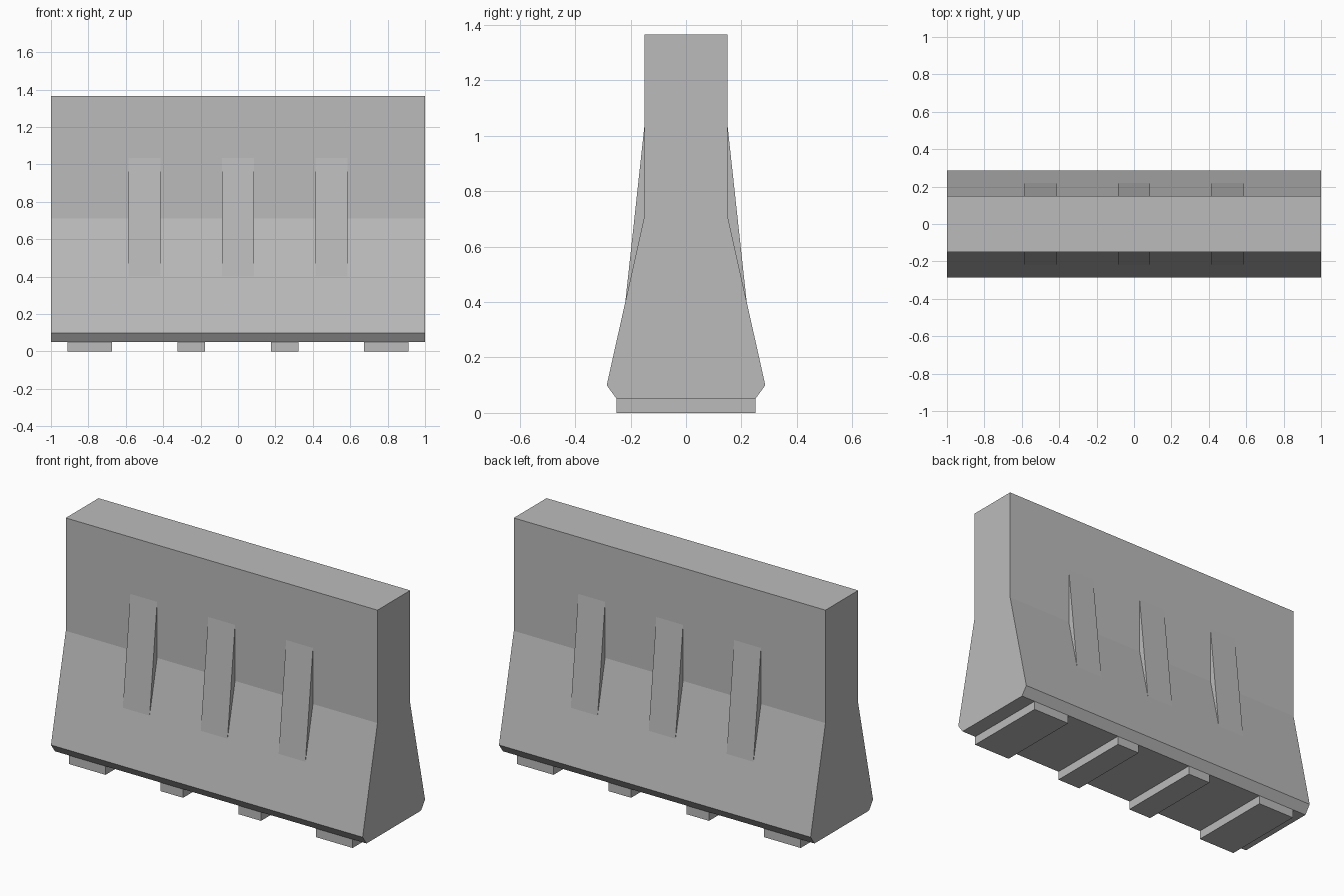
import bpy

cube = bpy.data.objects.get("Cube")
if cube:
    bpy.data.objects.remove(cube, do_unlink=True)

concrete = bpy.data.materials.new("concrete_grey")
concrete.use_nodes = True
grey = (0.5, 0.5, 0.5, 1)
concrete.diffuse_color = grey
concrete.node_tree.nodes["Principled BSDF"].inputs["Base Color"].default_value = grey


def extrude_x(name, profile, x0, x1):
    """Extrude a counter-clockwise (y, z) profile from x0 to x1."""
    n = len(profile)
    verts = [(x, y, z) for x in (x0, x1) for y, z in profile]
    faces = [tuple(reversed(range(n))), tuple(range(n, 2 * n))]
    faces += [(i, (i + 1) % n, (i + 1) % n + n, i + n) for i in range(n)]
    mesh = bpy.data.meshes.new(name)
    mesh.from_pydata(verts, [], faces)
    mesh.materials.append(concrete)
    obj = bpy.data.objects.new(name, mesh)
    bpy.context.collection.objects.link(obj)
    return obj


def mirrored(half):
    """Complete a right-hand profile, listed bottom to top."""
    return half + [(-y, z) for y, z in reversed(half)]


# Barrier wall with flared base and chamfered bottom edge
wall = [(0.25, 0.05), (0.286, 0.1), (0.15, 0.71), (0.15, 1.365)]
extrude_x("barrier_wall", mirrored(wall), -1, 1)

# Tapered ribs on both faces, their inner edges buried in the wall
back_rib = [(0.219, 0.4), (0.15, 1.035), (0.13, 0.7)]
front_rib = [(-y, z) for y, z in reversed(back_rib)]
for i, x in enumerate((-0.5, 0, 0.5), 1):
    extrude_x(f"back_rib_{i}", back_rib, x - 0.086, x + 0.086)
    extrude_x(f"front_rib_{i}", front_rib, x - 0.086, x + 0.086)

# Feet: wide at the ends, narrow in the middle
foot = mirrored([(0.25, 0), (0.25, 0.05)])
for side, sign in (("left", 1), ("right", -1)):
    for kind, x, half in (("outer", 0.793, 0.118), ("inner", 0.25, 0.073)):
        extrude_x(f"{side}_{kind}_foot", foot, sign * x - half, sign * x + half)
